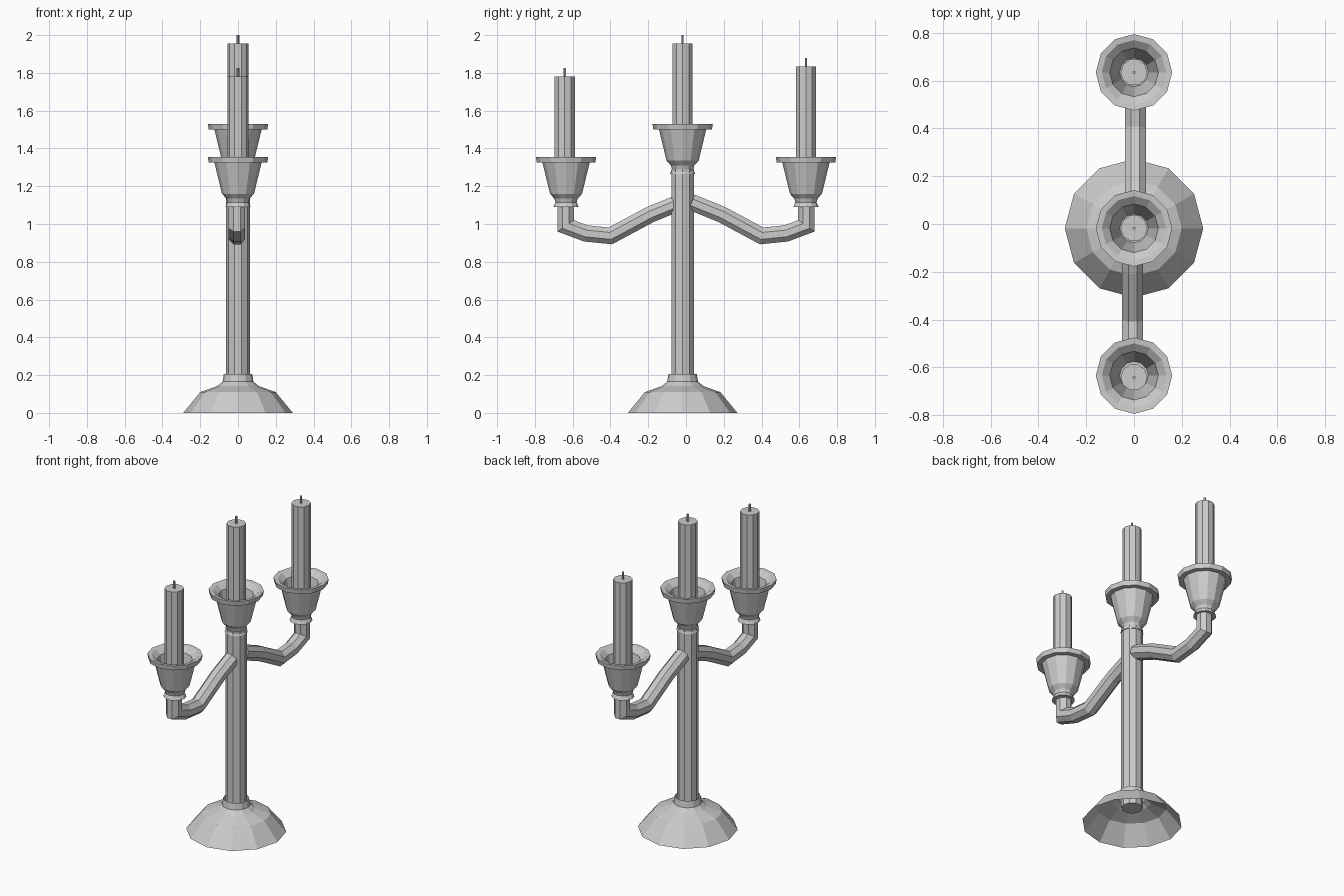
import bpy, bmesh, math
from mathutils import Vector

if "Cube" in bpy.data.objects:
    bpy.data.objects.remove(bpy.data.objects["Cube"])

AXIS_Y = -0.018   # the central stem sits slightly off the middle
ARM_Y = 0.635


def make_object(name, bm):
    bmesh.ops.recalc_face_normals(bm, faces=bm.faces)
    me = bpy.data.meshes.new(name)
    bm.to_mesh(me)
    bm.free()
    ob = bpy.data.objects.new(name, me)
    bpy.context.collection.objects.link(ob)
    return ob


def skin(bm, rings):
    for a, b in zip(rings, rings[1:]):
        n = len(a)
        for i in range(n):
            j = (i + 1) % n
            bm.faces.new((a[i], a[j], b[j], b[i]))


def lathe(name, profile, y, z, sides, caps=True):
    """Revolve (radius, height) points around a vertical axis."""
    bm = bmesh.new()
    rings = []
    for r, h in profile:
        rings.append([bm.verts.new((r * math.cos(2 * math.pi * i / sides),
                                    y + r * math.sin(2 * math.pi * i / sides),
                                    z + h)) for i in range(sides)])
    skin(bm, rings)
    if caps:
        bm.faces.new(rings[0])
        bm.faces.new(rings[-1])
    return make_object(name, bm)


def arm(name, path, side, x, radius=0.047, sides=8):
    """Sweep an octagon along a (y, z) path with mitred joints."""
    pts = [Vector((x, side * y, z)) for y, z in path]
    bm = bmesh.new()
    rings = []
    for k, p in enumerate(pts):
        d_in = (p - pts[max(k - 1, 0)]).normalized()
        d_out = (pts[min(k + 1, len(pts) - 1)] - p).normalized()
        t = (d_in + d_out).normalized()
        ref = d_in if k else d_out
        n = Vector((0, -t.z, t.y)) / max(t.dot(ref), 0.6)
        ring = []
        for i in range(sides):
            a = 2 * math.pi * (i + 0.5) / sides
            ring.append(bm.verts.new(p + Vector((radius * math.cos(a), 0, 0))
                                     + n * radius * math.sin(a)))
        rings.append(ring)
    skin(bm, rings)
    bm.faces.new(rings[0])
    bm.faces.new(rings[-1])
    return make_object(name, bm)


# Flared foot, open underneath
lathe("base", [(0.29, 0), (0.2, 0.11), (0.11, 0.142), (0.082, 0.165), (0.075, 0.205)],
      AXIS_Y, 0, 12, caps=False)

# Central stem
lathe("stem", [(0.063, 0.1), (0.063, 1.29)], AXIS_Y, 0, 10)

# Curved side arms
arm_path = [(0.03, 1.115), (0.19, 1.05), (0.4, 0.937), (0.53, 0.95), (0.637, 0.99), (0.637, 1.1)]
arm("left_arm", arm_path, -1, -0.006)
arm("right_arm", arm_path, 1, 0.006)

# Cups with candles and wicks: name, y, cup bottom, candle top, wick top
cup_profile = [(0.067, 0), (0.056, 0.025), (0.062, 0.045), (0.085, 0.07), (0.125, 0.235),
               (0.155, 0.235), (0.16, 0.265), (0.135, 0.262), (0.102, 0.235), (0.06, 0.06)]
for name, y, cup_z, top, tip in (("left", -ARM_Y, 1.09, 1.78, 1.825),
                                 ("centre", AXIS_Y, 1.265, 1.955, 2.0),
                                 ("right", ARM_Y, 1.09, 1.835, 1.88)):
    lathe(name + "_cup", cup_profile, y, cup_z, 12)
    cy = -0.642 if name == "left" else y
    lathe(name + "_candle", [(0.056, cup_z + 0.06), (0.056, top)], cy, 0, 10)
    lathe(name + "_wick", [(0.007, top - 0.01), (0.007, tip)], cy, 0, 6)
